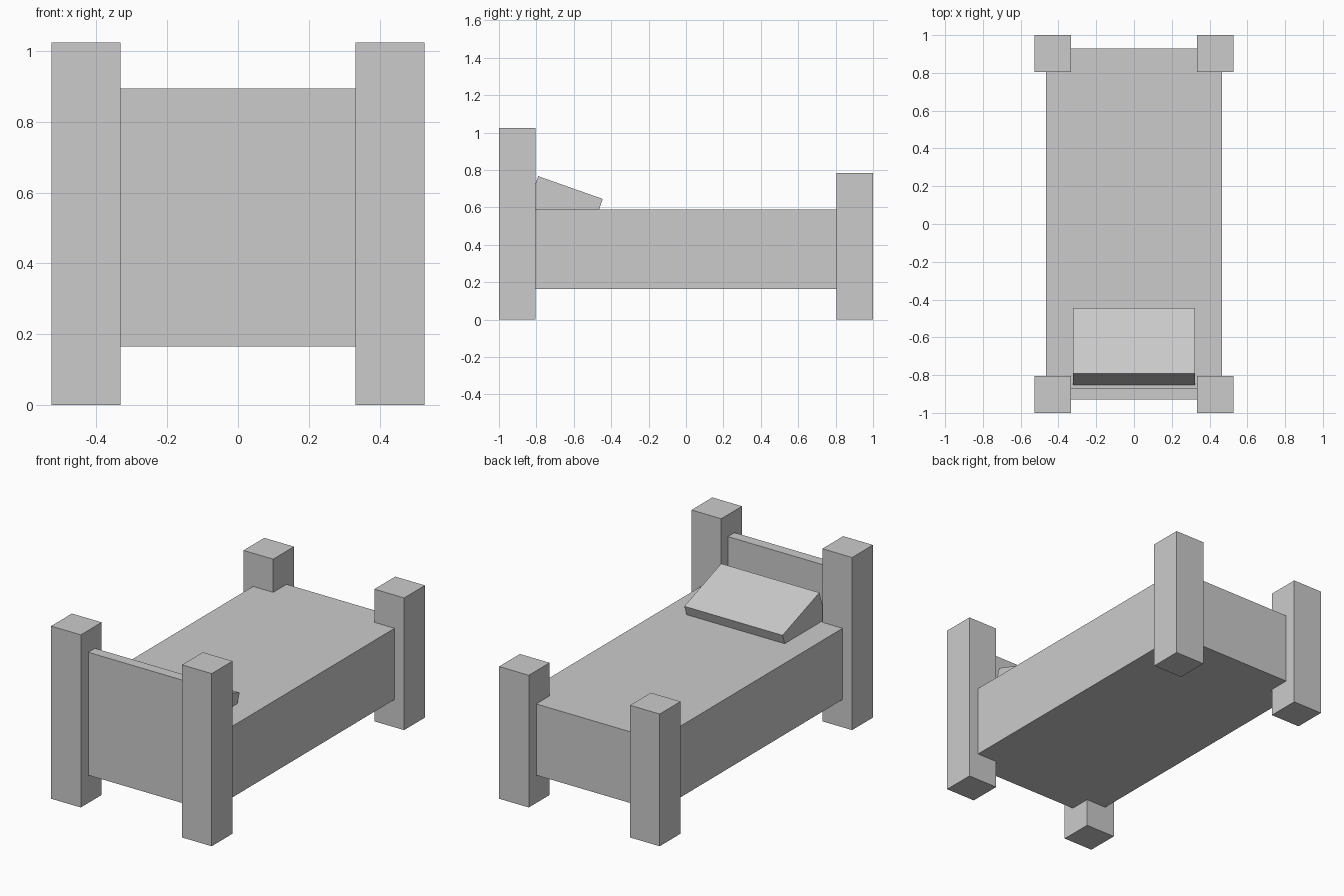
import bpy
import math

cube = bpy.data.objects.get("Cube")
if cube:
    bpy.data.objects.remove(cube, do_unlink=True)

# Single plain grey
grey = bpy.data.materials.new("plain_grey")
grey.use_nodes = True
colour = (0.6, 0.6, 0.6, 1)
grey.diffuse_color = colour
grey.node_tree.nodes["Principled BSDF"].inputs["Base Color"].default_value = colour


def box(name, centre, size, tilt=0):
    """Flat-sided box with its size baked into the mesh."""
    bpy.ops.mesh.primitive_cube_add(size=1, location=centre)
    obj = bpy.context.object
    obj.name = name
    obj.scale = size
    bpy.ops.object.transform_apply(location=False, rotation=False, scale=True)
    obj.rotation_euler.x = tilt
    obj.data.materials.append(grey)
    return obj


# Corner posts: tall at the head, short at the foot
POST = 0.195
for end, y_side, height in (("head", -1, 1.025), ("foot", 1, 0.785)):
    for side, x_side in (("left", 1), ("right", -1)):
        box(f"{end}_post_{side}",
            (x_side * 0.43, y_side * (1 - POST / 2), height / 2),
            (POST, POST, height))

# Mattress block running between the posts
base, top = 0.165, 0.588
box("mattress", (0, 0, (base + top) / 2), (0.93, 1.86, top - base))

# Headboard, flush with the end of the mattress
board_top = 0.895
box("headboard", (0, -0.899, (top + board_top) / 2), (0.67, 0.062, board_top - top))

# Pillow, tilted and sunk into the mattress
box("pillow", (0, -0.651, 0.612), (0.645, 0.366, 0.2), math.radians(-19.4))
